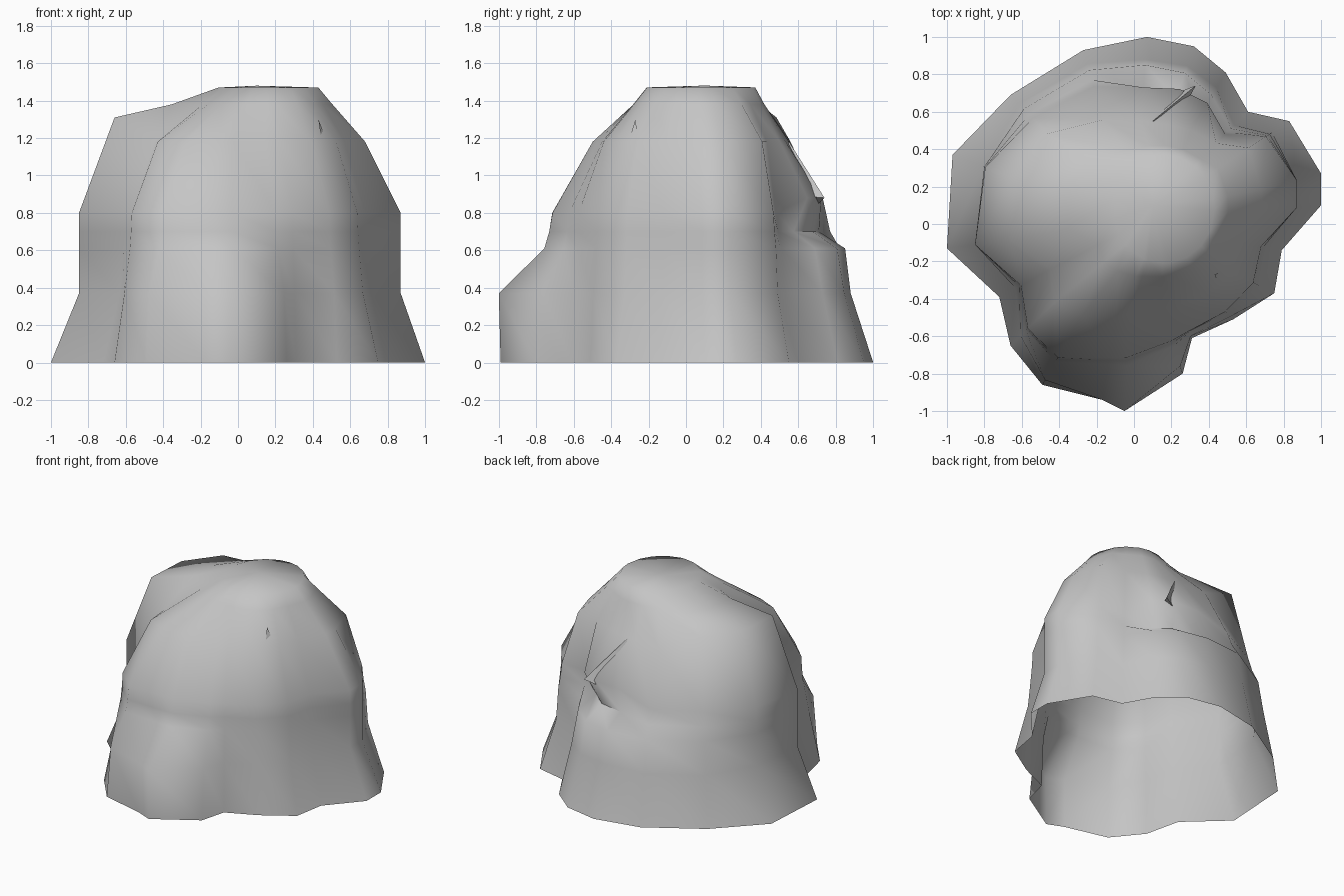
import bpy
import bmesh
import math
from mathutils import Vector

cube = bpy.data.objects.get("Cube")
if cube:
    bpy.data.objects.remove(cube, do_unlink=True)

# Single stone colour
stone = bpy.data.materials.new("grey stone")
stone.use_nodes = True
colour = (0.56, 0.56, 0.56, 1)
stone.diffuse_color = colour
stone.node_tree.nodes["Principled BSDF"].inputs["Base Color"].default_value = colour

# Footprint, going round the rock from the -x side over the back
footprint = [(-1, -.13), (-.97, .37), (-.66, .69), (-.27, .93), (.07, 1),
             (.32, .95), (.49, .81), (.61, .6), (.83, .55), (1, .27),
             (1, .1), (.79, -.14), (.75, -.37), (.53, -.51), (.31, -.61),
             (.26, -.8), (-.05, -.99), (-.17, -.94), (-.49, -.86),
             (-.66, -.65), (-.72, -.39)]
# How far each column shrinks at the skirt, waist and shoulder
skirt = [.85, .83, .93, .92, .88, .89, .9, .88, .89, .87, .87,
         .9, .89, .97, .98, .95, 1.01, 1, .97, .92, .88]
waist = [.85, .82, .82, .79, .73, .76, .8, .8, .85, .87, .87,
         .86, .85, .92, .94, .78, .72, .76, .83, .86, .84]
shoulder = [.66, .66, .7, .6, .55, .56, .62, .72, .74, .68, .68,
            .72, .7, .74, .72, .56, .48, .53, .57, .65, .62]

crown_centre = Vector((.16, .08))


def column(index):
    """Points up one column of the rock wall, from ground to crown."""
    foot = Vector(footprint[index])
    low, mid, high = (foot * ring[index] for ring in (skirt, waist, shoulder))
    shelf = low.lerp(mid, .55 - .3 * foot.y)
    step = shelf.lerp(mid, .6)
    mid_z, high_z = .8, 1.18
    # The back carries a ledge with a hollow above it
    if foot.y > .7 and foot.x > 0:
        shelf, step, mid_z = foot * .85, foot * .71, .88
    # The -x side has a high, blunt shoulder
    tall = foot.x < -.6 and foot.y > -.2
    if tall:
        high_z = 1.31
    out = (high - crown_centre).normalized()
    crown = crown_centre + Vector((out.x * .27, out.y * .29))
    neck = high.lerp(crown, .55 if tall else .7)
    levels = [(foot, 0), (low, .37), (shelf, .61), (step, .7), (mid, mid_z),
              (high, high_z), (neck, 1.38), (crown, 1.47)]
    return [(p.x, p.y, z) for p, z in levels]


def link_mesh(bm, name):
    mesh = bpy.data.meshes.new(name)
    bm.to_mesh(mesh)
    bm.free()
    mesh.materials.append(stone)
    item = bpy.data.objects.new(name, mesh)
    bpy.context.collection.objects.link(item)
    return item


def make_rock():
    bm = bmesh.new()
    columns = [[bm.verts.new(p) for p in column(i)]
               for i in range(len(footprint))]
    peak = bm.verts.new((.1, .1, 1.48))
    for i, a in enumerate(columns):
        b = columns[(i + 1) % len(columns)]
        for k in range(len(a) - 1):
            bm.faces.new((a[k], a[k + 1], b[k + 1], b[k]))
        bm.faces.new((a[-1], peak, b[-1]))
    bmesh.ops.recalc_face_normals(bm, faces=bm.faces)
    if sum(f.normal.z for f in bm.faces) < 0:
        bmesh.ops.reverse_faces(bm, faces=bm.faces)
    return link_mesh(bm, "boulder")


def make_shard(name, corners):
    """Jagged wedge of rock poking out of the wall."""
    bm = bmesh.new()
    verts = [bm.verts.new(p) for p in corners]
    bmesh.ops.convex_hull(bm, input=verts)
    return link_mesh(bm, name)


# Hollow boulder, open underneath
rock = make_rock()
bpy.ops.object.select_all(action="DESELECT")
rock.select_set(True)
bpy.context.view_layer.objects.active = rock
bpy.ops.object.shade_smooth_by_angle(angle=math.radians(62))

# Jagged wedge above the back ledge
make_shard("back_shard", [(.1, .55, 1.18), (.33, .74, .88),
                          (.12, .66, .8), (.2, .5, .9)])
# Thin spur on the front of the +x side
make_shard("side_spur", [(.43, -.27, 1.3), (.5, -.43, .78),
                         (.66, -.29, .39), (.64, -.2, .76)])
